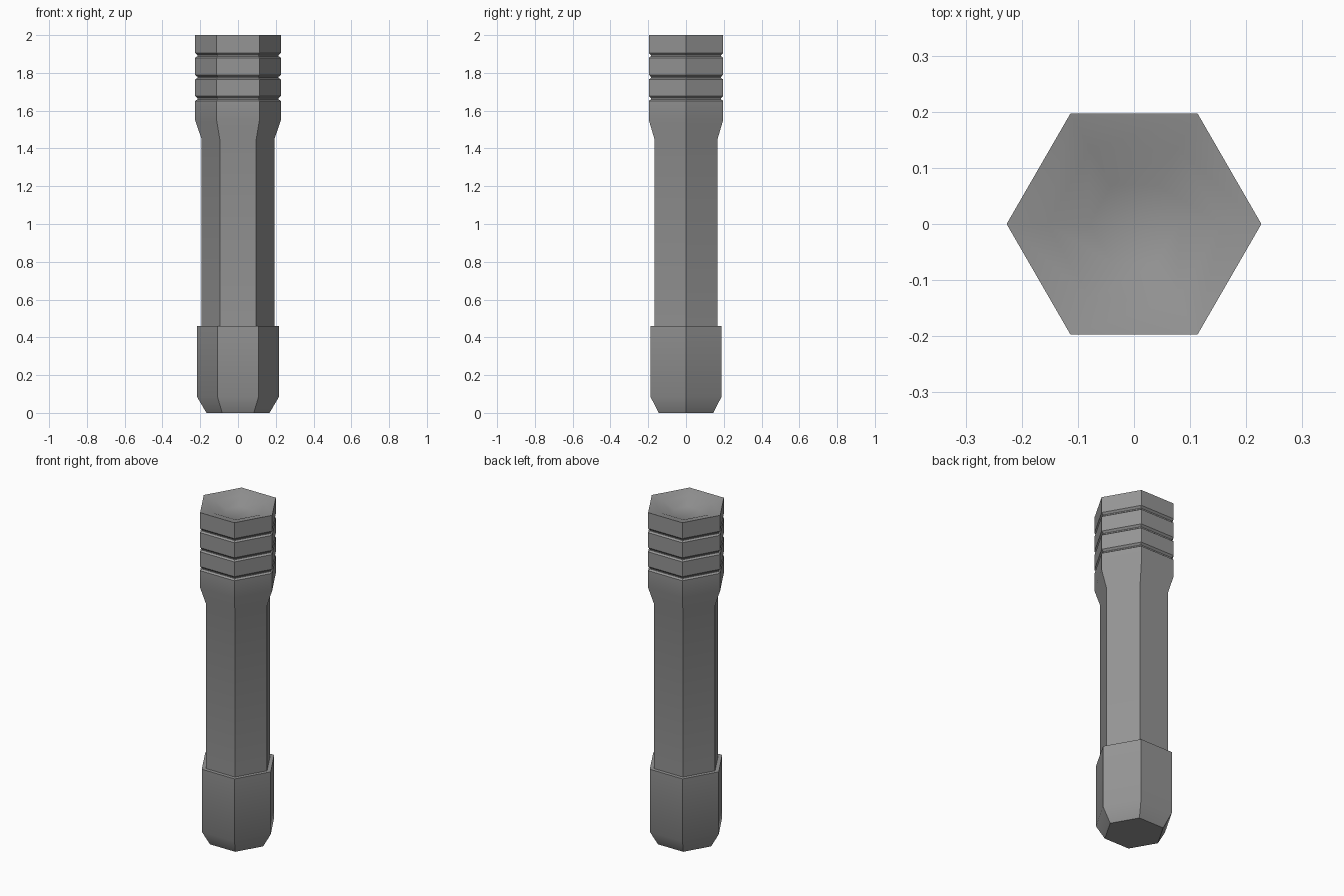
import bpy
import bmesh
from math import cos, sin, pi, radians

if "Cube" in bpy.data.objects:
    bpy.data.objects.remove(bpy.data.objects["Cube"])

SIDES = 6

dark = bpy.data.materials.new("dark_grey")
dark.diffuse_color = (0.3, 0.3, 0.3, 1)
dark.use_nodes = True
dark.node_tree.nodes["Principled BSDF"].inputs["Base Color"].default_value = dark.diffuse_color


def hex_part(name, profile, cap_start=False, cap_end=False):
    """Sweep (radius, z) points round z as a six-sided shell."""
    bm = bmesh.new()
    rings = [[bm.verts.new((r * cos(2 * pi * i / SIDES), r * sin(2 * pi * i / SIDES), z))
              for i in range(SIDES)] for r, z in profile]
    for low, high in zip(rings, rings[1:]):
        for i in range(SIDES):
            j = (i + 1) % SIDES
            bm.faces.new((low[i], low[j], high[j], high[i]))
    if cap_start:
        bm.faces.new(rings[0][::-1])
    if cap_end:
        bm.faces.new(rings[-1])
    mesh = bpy.data.meshes.new(name)
    bm.to_mesh(mesh)
    bm.free()
    mesh.materials.append(dark)
    obj = bpy.data.objects.new(name, mesh)
    bpy.context.collection.objects.link(obj)
    bpy.ops.object.select_all(action='DESELECT')
    obj.select_set(True)
    bpy.context.view_layer.objects.active = obj
    bpy.ops.object.shade_smooth_by_angle(angle=radians(30))
    return obj


# Chamfered foot collar with a narrow ledge at the top
hex_part("foot_collar", [(0.167, 0), (0.217, 0.085), (0.217, 0.46), (0.193, 0.46)],
         cap_start=True)

# Shaft flaring into a head with three grooves and a shallow dished top
body = [(0.193, 0.46), (0.193, 1.45), (0.227, 1.55)]
for z in (1.652, 1.765, 1.88):
    body += [(0.227, z), (0.215, z + 0.008), (0.215, z + 0.014), (0.227, z + 0.025)]
body += [(0.227, 2.0), (0.155, 1.985), (0.08, 1.955)]
hex_part("shaft_and_grooved_head", body, cap_end=True)
